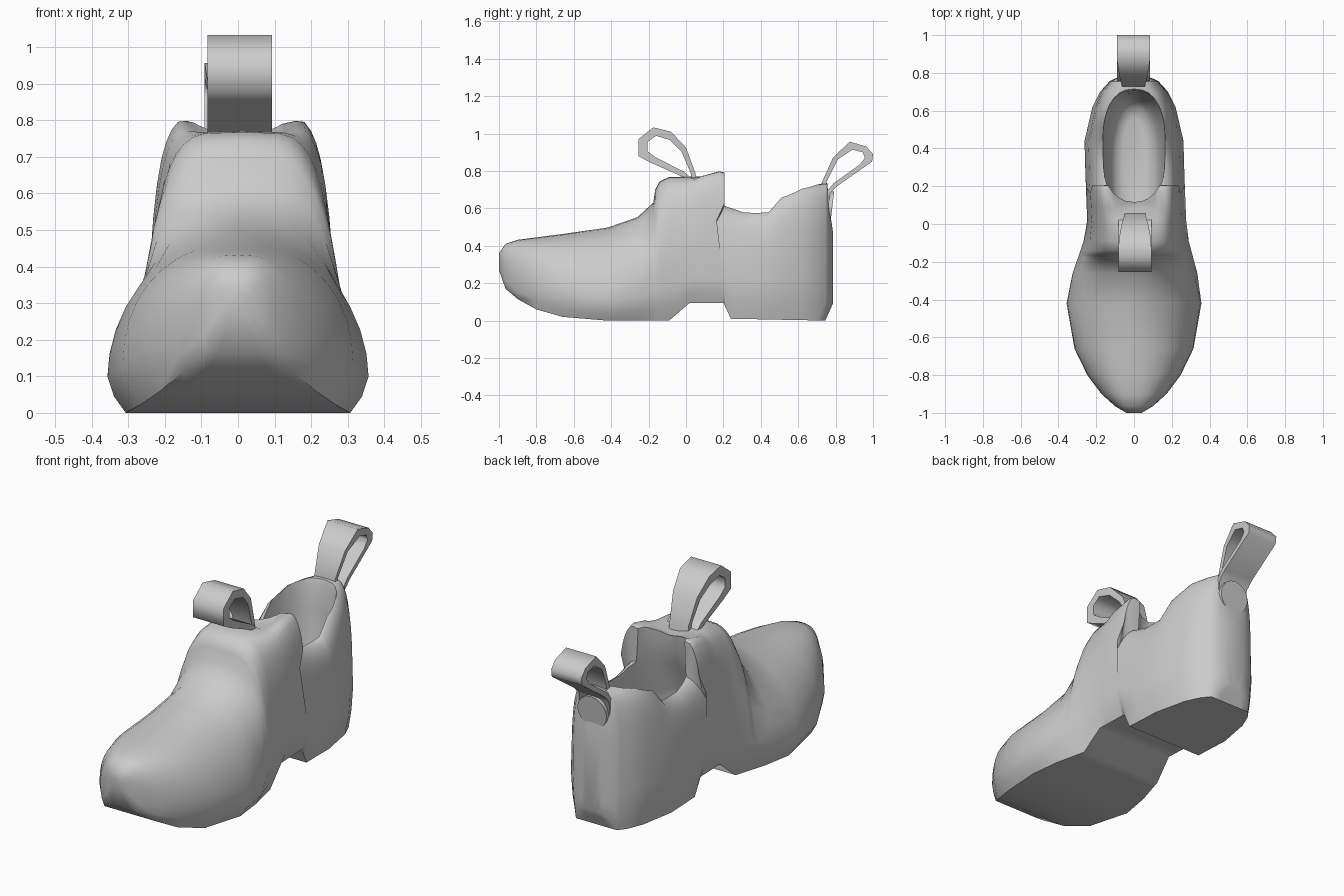
import bpy, bmesh, math

if "Cube" in bpy.data.objects:
    bpy.data.objects.remove(bpy.data.objects["Cube"])

grey = bpy.data.materials.new("plain grey")
grey.diffuse_color = (0.6, 0.6, 0.6, 1)
grey.use_nodes = True
grey.node_tree.nodes["Principled BSDF"].inputs["Base Color"].default_value = grey.diffuse_color


def smooth(ob, angle):
    bpy.ops.object.select_all(action='DESELECT')
    ob.select_set(True)
    bpy.context.view_layer.objects.active = ob
    bpy.ops.object.shade_smooth_by_angle(angle=math.radians(angle))


def loft(name, rings, angle=55):
    """Skin a row of closed rings and cap both ends."""
    n = len(rings[0])
    verts = [v for r in rings for v in r]
    faces = [(i * n + j, i * n + (j + 1) % n, (i + 1) * n + (j + 1) % n, (i + 1) * n + j)
             for i in range(len(rings) - 1) for j in range(n)]
    faces += [tuple(range(n)), tuple(range(len(verts) - n, len(verts)))]
    me = bpy.data.meshes.new(name)
    me.from_pydata(verts, [], faces)
    bm = bmesh.new()
    bm.from_mesh(me)
    bmesh.ops.recalc_face_normals(bm, faces=bm.faces)
    bm.to_mesh(me)
    bm.free()
    me.materials.append(grey)
    ob = bpy.data.objects.new(name, me)
    bpy.context.collection.objects.link(ob)
    smooth(ob, angle)
    return ob


def at(curve, y):
    """Value of a (y, value) curve, straight between its points."""
    if y <= curve[0][0]:
        return curve[0][1]
    for (a, u), (b, v) in zip(curve, curve[1:]):
        if y <= b:
            return u + (v - u) * (y - a) / (b - a)
    return curve[-1][1]


# Side outline of the shoe: sole and top heights along y
sole = [(-1, .27), (-.965, .17), (-.9, .115), (-.8, .06), (-.66, .02), (-.42, 0), (-.09, 0),
        (.02, .095), (.2, .095), (.24, .01), (.745, 0), (.785, .09)]
top = [(-1, .36), (-.965, .41), (-.9, .432), (-.66, .463), (-.42, .497), (-.26, .553),
       (-.175, .63), (-.165, .7), (-.14, .745), (-.09, .768), (.02, .77), (.08, .8),
       (.18, .828), (.205, .82), (.21, .62), (.32, .59), (.44, .592), (.51, .68),
       (.62, .722), (.755, .735), (.77, .58), (.785, .48)]
# Plan outline, height of the widest point, squareness and narrowing towards the top
width = [(-1, .04), (-.965, .1), (-.9, .172), (-.8, .247), (-.66, .315), (-.42, .357),
         (-.26, .33), (-.09, .278), (.02, .262), (.44, .262), (.62, .22), (.7, .18),
         (.755, .13), (.77, .1), (.785, .055)]
widest = [(-1, .32), (-.965, .27), (-.9, .2), (-.66, .13), (-.42, .1), (-.26, .12), (.08, .24),
          (.32, .2), (.785, .22)]
square = [(-.97, .75), (-.66, .92), (-.42, 1.06), (-.26, .88), (-.165, .52), (-.09, .42),
          (.08, .36), (.62, .38), (.785, .55)]
taper = [(-.42, 0), (-.165, .28), (.02, .17), (.62, .13), (.785, 0)]


def section(y):
    """Shoe cross-section: flat sole, bulging side, rounded top; dipped between the ears."""
    zb, zt, w, zm = at(sole, y), at(top, y), at(width, y), at(widest, y)
    p, narrowing = at(square, y), at(taper, y)
    dip = .06 if .05 < y < .208 else 0
    cx = .015 * max(0.0, 1 - abs(y) / .4)
    half = [(0.0, zb), (w * .5, zb), (w * .86, zb), (w * .95, zb + (zm - zb) * .45)]
    for k in range(10):
        a = math.pi / 2 * k / 9
        s, c = math.sin(a) ** p, max(math.cos(a), 0.0) ** p
        x = w * c * (1 - narrowing * s) if k < 9 else 0.0
        z = zm + (zt - zm) * s
        if s > .8:
            z -= dip * max(0.0, 1 - (x / .175) ** 2)
        half.append((x, z))
    pts = half + [(-x, z) for x, z in half[-2:0:-1]]
    # the seam behind the ears slants forward on its way down
    lean = .1 * max(0.0, 1 - abs(y - .208) / .16)
    slant = [(.2, 0), (.42, 1), (.62, 0)]
    return [(x + cx, y - lean * at(slant, z), z) for x, z in pts]


stations = sorted({y for curve in (sole, top, width) for y, _ in curve})
shoe = loft("shoe_body", [section(y) for y in stations])

# Foot opening: stacked rounded ovals (z, front y, back y, half width)
ovals = [(.2, .05, .56, .06), (.215, 0, .62, .1), (.27, -.04, .66, .13), (.42, 0, .685, .15),
         (.58, .08, .695, .165), (.7, .11, .705, .17), (.78, .12, .73, .175), (1, .12, .75, .18)]
turn = [t * math.pi / 16 for t in range(32)]


def bow(v):
    return math.copysign(abs(v) ** .82, v)


cutter = loft("opening_cutter", [[(rx * bow(math.cos(t)), (y0 + y1) / 2 + (y1 - y0) / 2 * bow(math.sin(t)), z)
                                  for t in turn] for z, y0, y1, rx in ovals])
cutter.hide_render = True
mod = shoe.modifiers.new("opening", 'BOOLEAN')
mod.operation, mod.solver, mod.object = 'DIFFERENCE', 'EXACT', cutter
bpy.context.view_layer.objects.active = shoe
bpy.ops.object.modifier_apply(modifier="opening")
bpy.data.objects.remove(cutter)
smooth(shoe, 68)


def pull_loop(name, outer, inner, narrow, cx):
    """Folded ribbon between an outer and inner (y, z) path, narrowed at its first end."""
    rings = []
    for i, ((yo, zo), (yi, zi)) in enumerate(zip(outer, inner)):
        w = narrow[i] if i < len(narrow) else .088
        rings.append([(cx - w, yo, zo), (cx + w, yo, zo), (cx + w, yi, zi), (cx - w, yi, zi)])
    loft(name, rings, 65)


# Pull loops on tongue and heel
pull_loop("tongue_loop",
          [(.06, .73), (.05, .79), (0, .925), (-.08, 1.01), (-.175, 1.033), (-.255, .97),
           (-.255, .88), (-.19, .845), (-.02, .77), (.02, .74)],
          [(.035, .73), (.025, .79), (-.025, .905), (-.085, .965), (-.16, .988), (-.205, .955),
           (-.205, .905), (-.165, .875), (-.01, .795), (.03, .76)],
          [.055, .055, .07, .085], .005)
pull_loop("heel_loop",
          [(.73, .7), (.727, .74), (.785, .87), (.875, .957), (.965, .93), (1, .89),
           (.995, .85), (.81, .72), (.77, .68), (.762, .58)],
          [(.75, .7), (.75, .74), (.81, .86), (.89, .914), (.945, .9), (.957, .87),
           (.93, .835), (.79, .735), (.752, .69), (.745, .58)],
          [.06, .06, .075], -.003)

# Round button holding the heel loop
loft("heel_button", [[(.085 * math.cos(t), y + .01 * math.sin(t), .605 + .085 * math.sin(t))
                      for t in turn[::2]] for y in (.74, .782)])
